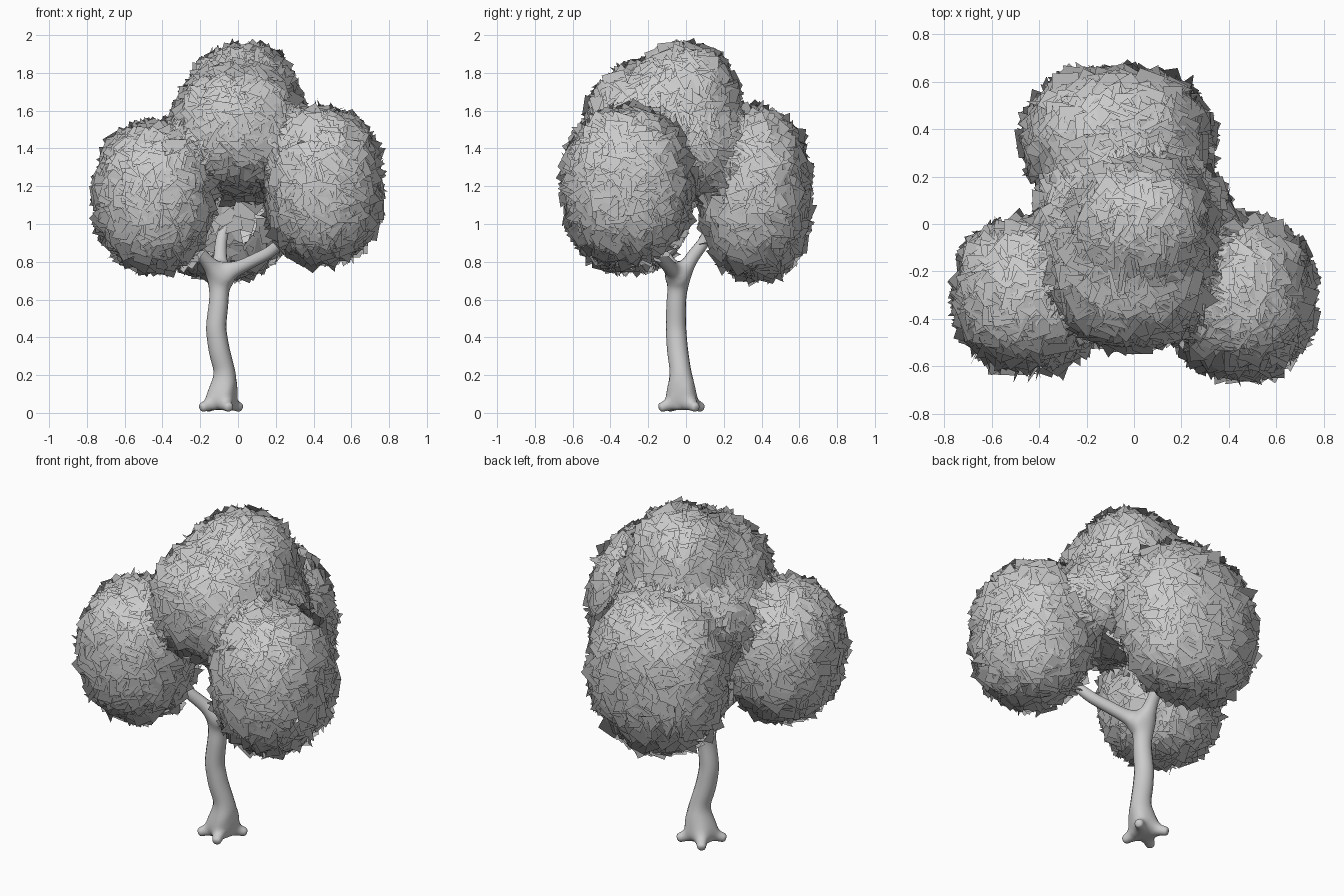
import bpy, bmesh, math, random
from mathutils import Vector

if "Cube" in bpy.data.objects:
    bpy.data.objects.remove(bpy.data.objects["Cube"])

random.seed(4)

# ---------- trunk, roots and branches: one skinned skeleton ----------
verts, edges, radii = [], [], []

def limb(points, start=None):
    """Chain of (x, y, z, radius) points, optionally grown from an existing vertex."""
    prev = start
    for x, y, z, r in points:
        verts.append((x, y, z))
        radii.append(r)
        if prev is not None:
            edges.append((prev, len(verts) - 1))
        prev = len(verts) - 1
    return prev

fork = limb([(-0.09, -0.018, 0.085, 0.062), (-0.065, -0.026, 0.2, 0.06),
             (-0.1, -0.045, 0.33, 0.06), (-0.118, -0.054, 0.45, 0.058),
             (-0.1, -0.052, 0.6, 0.055), (-0.1, -0.035, 0.72, 0.056)])
limb([(-0.17, -0.1, 0.81, 0.038), (-0.26, -0.17, 0.91, 0.034),
      (-0.36, -0.25, 1.06, 0.025), (-0.42, -0.3, 1.2, 0.015)], fork)
limb([(0.02, -0.09, 0.775, 0.038), (0.17, -0.16, 0.85, 0.034),
      (0.3, -0.24, 0.97, 0.025), (0.42, -0.3, 1.2, 0.015)], fork)
limb([(-0.095, 0.03, 0.82, 0.038), (-0.09, 0.1, 0.91, 0.034),
      (-0.06, 0.14, 1.03, 0.028), (-0.02, 0.16, 1.2, 0.018)], fork)
for a in (35, 125, 215, 290):
    c, s = math.cos(math.radians(a)), math.sin(math.radians(a))
    limb([(-0.09 + 0.075 * c, -0.018 + 0.075 * s, 0.045, 0.034),
          (-0.09 + 0.135 * c, -0.018 + 0.135 * s, 0.024, 0.024)], 0)

mesh = bpy.data.meshes.new("trunk")
mesh.from_pydata(verts, edges, [])
trunk = bpy.data.objects.new("trunk", mesh)
bpy.context.collection.objects.link(trunk)
bpy.context.view_layer.objects.active = trunk
trunk.select_set(True)
skin = trunk.modifiers.new("skin", 'SKIN')
skin.use_smooth_shade = True
for v, r in zip(mesh.skin_vertices[0].data, radii):
    v.radius = (r, r)
mesh.skin_vertices[0].data[0].use_root = True
sub = trunk.modifiers.new("smooth", 'SUBSURF')
sub.levels = sub.render_levels = 2

# ---------- canopy: leaf cards over a smooth blend of rounded clumps ----------
POWER = 2.3
CLUMPS = {  # name: (centre, radii, cards)
    "leaves_left": ((-0.44, -0.30, 1.14), (0.285, 0.29, 0.365), 1200),
    "leaves_right": ((0.45, -0.31, 1.20), (0.28, 0.31, 0.385), 1200),
    "leaves_back": ((-0.07, 0.36, 1.16), (0.37, 0.27, 0.42), 1200),
    "leaves_top": ((0.03, 0.0, 1.57), (0.27, 0.26, 0.35), 900),
    "leaves_front": ((0.0, -0.20, 1.51), (0.31, 0.30, 0.30), 1000),
    "leaves_core": ((0.0, 0.0, 1.38), (0.39, 0.27, 0.23), 900),
}
BLEND = 0.035

def field(p):
    """Blended distance to the canopy surface."""
    total = 0
    for centre, size, _ in CLUMPS.values():
        lv = sum(abs((p[i] - centre[i]) / size[i]) ** POWER for i in range(3)) ** (1 / POWER)
        total += math.exp(-(lv - 1) * 0.34 / BLEND)
    return -BLEND * math.log(total)

def gradient(p):
    e = 0.004
    return Vector([(field(p + d) - field(p - d)) / (2 * e)
                   for d in (Vector((e, 0, 0)), Vector((0, e, 0)), Vector((0, 0, e)))])

def rand_vec():
    return Vector([random.gauss(0, 1) for _ in range(3)])

def clump(name, centre, size, count):
    bm = bmesh.new()
    normals = []
    for _ in range(count):
        d = rand_vec().normalized()
        d /= sum(abs(k) ** POWER for k in d) ** (1 / POWER)
        p = Vector([centre[i] + d[i] * size[i] for i in range(3)])
        if field(p) < -0.07:          # buried in a neighbouring clump
            continue
        for _ in range(3):            # slide onto the blended surface
            g = gradient(p)
            p -= g * (field(p) / max(g.length_squared, 0.2))
        out = gradient(p).normalized()
        # sparse hollow around the fork
        if p.z < 1.2 and math.hypot(p.x + 0.03, p.y) < 0.29 and random.random() < 0.65:
            continue
        n = (out + 0.5 * rand_vec()).normalized()
        if n.dot(out) < 0:
            n = -n
        u = n.orthogonal().normalized()
        w = n.cross(u)
        a0 = random.uniform(0, math.tau)
        h = random.uniform(0.068, 0.086)
        p += out * random.uniform(-0.015, 0.01)
        bm.faces.new([bm.verts.new(p + h * (math.cos(a0 + k * math.pi / 2) * u +
                                            math.sin(a0 + k * math.pi / 2) * w))
                      for k in range(4)])
        normals += [out] * 4
    me = bpy.data.meshes.new(name)
    bm.to_mesh(me)
    bm.free()
    me.shade_smooth()
    me.normals_split_custom_set_from_vertices(normals)   # soft canopy shading
    bpy.context.collection.objects.link(bpy.data.objects.new(name, me))

for name, (centre, size, count) in CLUMPS.items():
    clump(name, centre, size, count)
